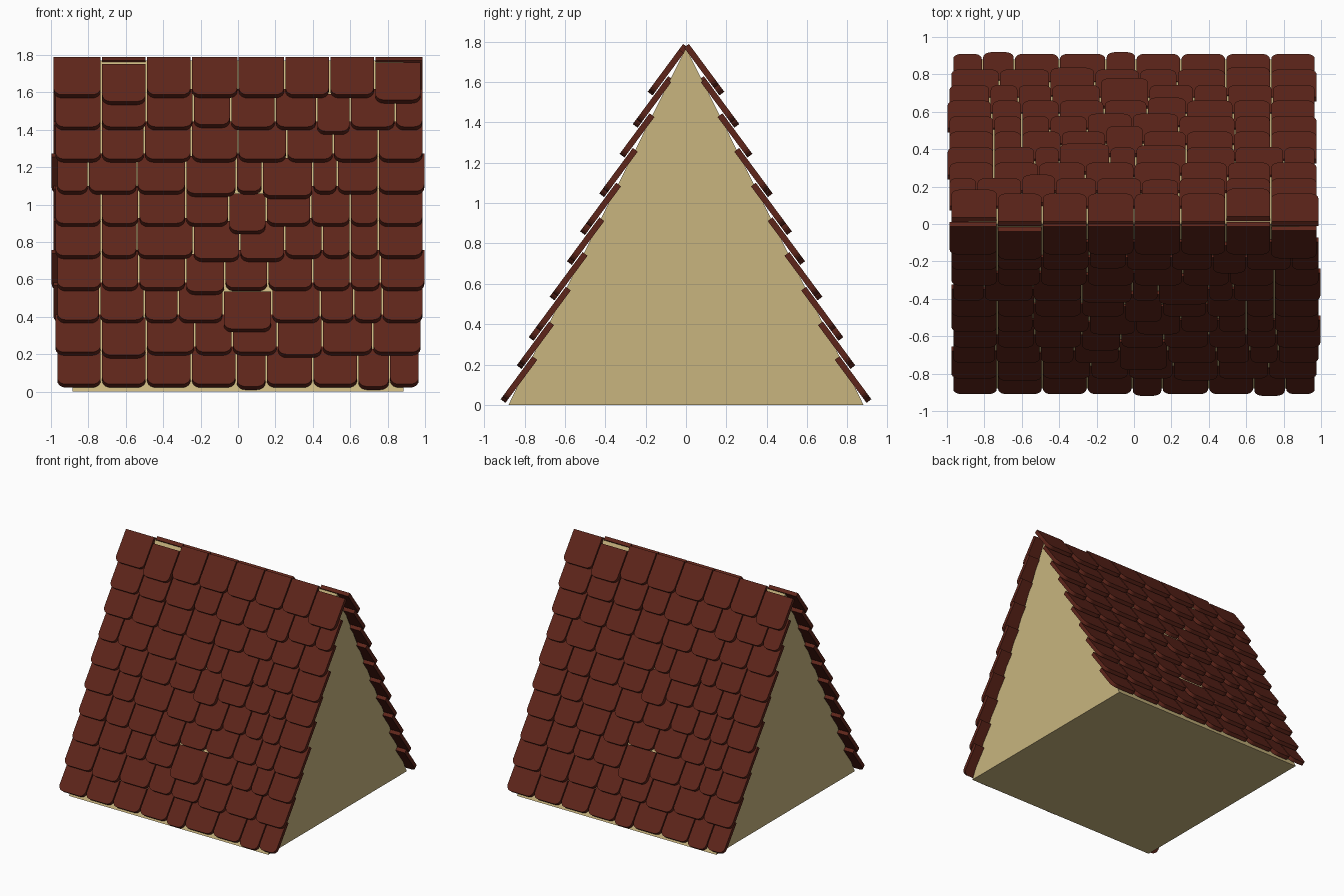
import bpy, bmesh, math
from mathutils import Vector

if "Cube" in bpy.data.objects:
    bpy.data.objects.remove(bpy.data.objects["Cube"])


def material(name, color):
    m = bpy.data.materials.new(name)
    m.diffuse_color = (*color, 1)
    m.use_nodes = True
    m.node_tree.nodes["Principled BSDF"].inputs["Base Color"].default_value = m.diffuse_color
    return m


tan = material("tan_wood", (0.58, 0.46, 0.21))
red = material("red_shingle", (0.11, 0.018, 0.01))


def add_object(name, bm, mat):
    bmesh.ops.recalc_face_normals(bm, faces=bm.faces)
    me = bpy.data.meshes.new(name)
    bm.to_mesh(me)
    bm.free()
    me.materials.append(mat)
    ob = bpy.data.objects.new(name, me)
    bpy.context.collection.objects.link(ob)
    return ob


def extrude(bm, points, offset):
    face = bm.faces.new([bm.verts.new(p) for p in points])
    res = bmesh.ops.extrude_face_region(bm, geom=[face], use_keep_orig=True)
    verts = [v for v in res["geom"] if isinstance(v, bmesh.types.BMVert)]
    bmesh.ops.translate(bm, verts=verts, vec=offset)


# Triangular attic core
bm = bmesh.new()
extrude(bm, [(-0.885, -0.88, 0), (-0.885, 0.88, 0), (-0.885, 0, 1.77)],
        Vector((1.77, 0, 0)))
add_object("roof_core", bm, tan)

# Joints between shingles in each row, eave to ridge, in hundredths
JOINTS = [
    [-97, -73, -49, -25, -1, 15, 40, 64, 81, 97],
    [-98, -73, -49, -23, -3, 21, 45, 72, 98],
    [-97, -74, -50, -32, -8, 18, 44, 62, 77, 99],
    [-97, -73, -53, -28, -7, 16, 40, 60, 76, 100],
    [-98, -73, -54, -24, 1, 25, 45, 60, 75, 99],
    [-98, -73, -53, -28, -5, 15, 39, 60, 75, 99],
    [-97, -80, -54, -28, -1, 13, 40, 53, 75, 100],
    [-98, -73, -50, -25, 0, 26, 51, 75, 99],
    [-98, -73, -49, -24, -4, 20, 42, 60, 84, 99],
    [-99, -73, -49, -25, 0, 25, 49, 73, 98],
]
# Shingles that have slipped down: (row, index) -> distance
SLIP = {(0, 4): .015, (0, 7): .015, (1, 1): .02, (1, 5): .015, (2, 4): .06,
        (3, 3): .025, (4, 3): .02, (4, 4): .02, (5, 4): .05, (6, 5): .03,
        (6, 3): .015, (8, 3): -.015, (8, 6): .03, (9, 1): .045, (9, 7): .035}

TILT = math.radians(36.5)
UP = Vector((0, math.sin(TILT), math.cos(TILT)))
INWARD = Vector((0, math.cos(TILT), -math.sin(TILT))) * 0.03
LENGTH, RADIUS = 0.25, 0.045


def shingle(bm, x0, x1, base, slip):
    # Flat tongue with rounded lower corners
    pts = [(x0, LENGTH), (x0, RADIUS)]
    for cx, start in ((x0 + RADIUS, 180), (x1 - RADIUS, 270)):
        for k in range(6):
            a = math.radians(start + 18 * k)
            pts.append((cx + RADIUS * math.cos(a), RADIUS + RADIUS * math.sin(a)))
    pts.append((x1, LENGTH))
    clean = [p for i, p in enumerate(pts) if i == 0 or math.dist(p, pts[i - 1]) > 1e-4]
    extrude(bm, [base + Vector((u, 0, 0)) + UP * (v - slip) for u, v in clean], INWARD)


# Overlapping courses; the back slope is the front turned half a circle
for r, joints in enumerate(JOINTS):
    bm = bmesh.new()
    base = Vector((0, -0.91 + 0.083 * r, 0.04 + 0.172 * r))
    for i, (a, b) in enumerate(zip(joints, joints[1:])):
        shingle(bm, a / 100 + 0.004, b / 100 - 0.004, base, SLIP.get((r, i), 0))
    front = add_object(f"front_shingle_row_{r + 1}", bm, red)
    back = bpy.data.objects.new(f"back_shingle_row_{r + 1}", front.data)
    back.rotation_euler.z = math.pi
    bpy.context.collection.objects.link(back)
